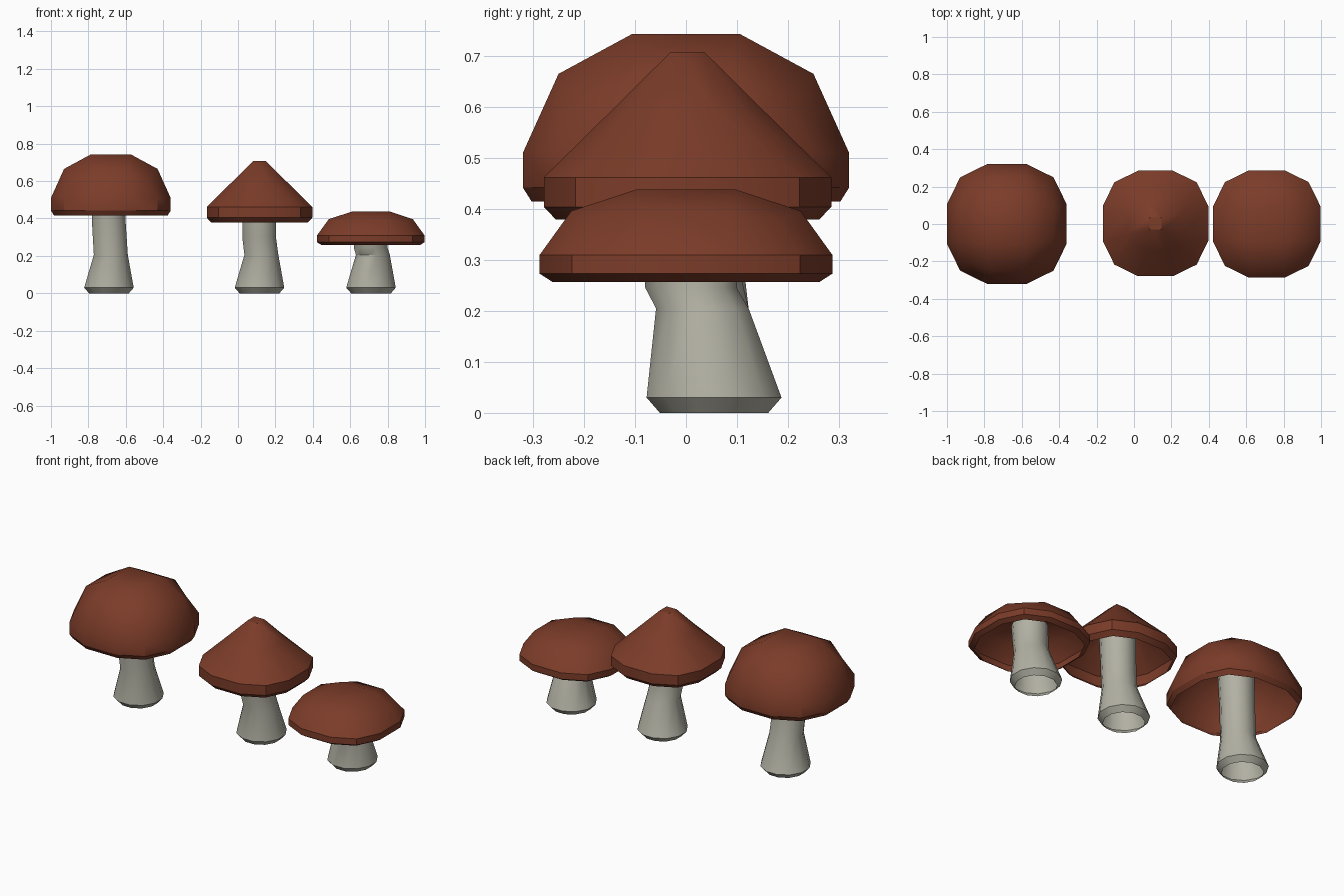
import bpy, bmesh, math

if "Cube" in bpy.data.objects:
    bpy.data.objects.remove(bpy.data.objects["Cube"])


def material(name, rgb):
    m = bpy.data.materials.new(name)
    m.diffuse_color = (*rgb, 1)
    m.use_nodes = True
    m.node_tree.nodes["Principled BSDF"].inputs["Base Color"].default_value = m.diffuse_color
    return m


RED = material("cap_red", (0.20, 0.045, 0.022))
PALE = material("stem_pale", (0.45, 0.44, 0.37))


def finish(name, bm, mat, angle):
    bmesh.ops.recalc_face_normals(bm, faces=bm.faces)
    me = bpy.data.meshes.new(name)
    bm.to_mesh(me)
    bm.free()
    ob = bpy.data.objects.new(name, me)
    bpy.context.collection.objects.link(ob)
    me.materials.append(mat)
    bpy.ops.object.select_all(action='DESELECT')
    bpy.context.view_layer.objects.active = ob
    ob.select_set(True)
    bpy.ops.object.shade_smooth_by_angle(angle=math.radians(angle))


def bridge(bm, a, b):
    n = len(a)
    for i in range(n):
        bm.faces.new((a[i], a[(i + 1) % n], b[(i + 1) % n], b[i]))


def cap(name, cx, cy, top, shoulder, rim):
    """Open cube-sphere dome: square crown, 12-point shoulder and rim loops.
    top = (half, z), shoulder = (half, z, corner, corner z), rim = [(half, z)]."""
    bm = bmesh.new()

    def loop(half, z, third, corner, zc):
        vs = []
        for k in range(4):
            c, s = round(math.cos(k * math.pi / 2)), round(math.sin(k * math.pi / 2))
            for x, y, h in ((half, -third, z), (half, third, z), (corner, corner, zc)):
                vs.append(bm.verts.new((cx + c * x - s * y, cy + s * x + c * y, h)))
        return vs

    t, tz = top
    crown = [bm.verts.new((cx + t * x, cy + t * y, tz))
             for x, y in ((1, -1), (1, 1), (-1, 1), (-1, -1))]
    bm.faces.new(crown)
    h, hz, c, cz = shoulder
    ring = loop(h, hz, h * 0.37, c, cz)
    for k in range(4):
        a, b = crown[k], crown[(k + 1) % 4]
        r = [ring[(3 * k + j) % 12] for j in range(4)]
        bm.faces.new((a, r[0], r[1], b))
        bm.faces.new((b, r[1], r[2], r[3]))
    for half, z in rim:
        nxt = loop(half, z, half * 0.33, half * 0.78, z)
        bridge(bm, ring, nxt)
        ring = nxt
    finish(name, bm, RED, 32)


def stem(name, cx, bend_z, top_z):
    """Hollow leaning stem with a bevelled foot."""
    bm = bmesh.new()
    prev = None
    for dx, y, z, r in ((0, .055, 0, .11), (0, .055, .03, .137), (.01, .032, .205, .094),
                        (-.002, .01, bend_z, .093), (0, .003, top_z, .096)):
        ring = [bm.verts.new((cx + dx + r * math.cos(a), y + r * math.sin(a), z))
                for a in (math.tau * (i + .5) / 12 for i in range(12))]
        if prev:
            bridge(bm, prev, ring)
        prev = ring
    finish(name, bm, PALE, 32)


# tall rounded mushroom
cap("round_cap", -.68, 0, (.106, .743), (.25, .665, .2, .615),
    [(.32, .51), (.32, .442), (.303, .415)])
stem("round_stem", -.69, .40, .60)

# pointed mushroom
cap("pointed_cap", .115, .003, (.033, .708), (.145, .597, .115, .59),
    [(.282, .462), (.282, .404), (.258, .379)])
stem("pointed_stem", .115, .30, .54)

# low flat mushroom
cap("flat_cap", .71, 0, (.098, .438), (.225, .396, .183, .375),
    [(.287, .31), (.287, .273), (.262, .257)])
stem("flat_stem", .711, .245, .38)
